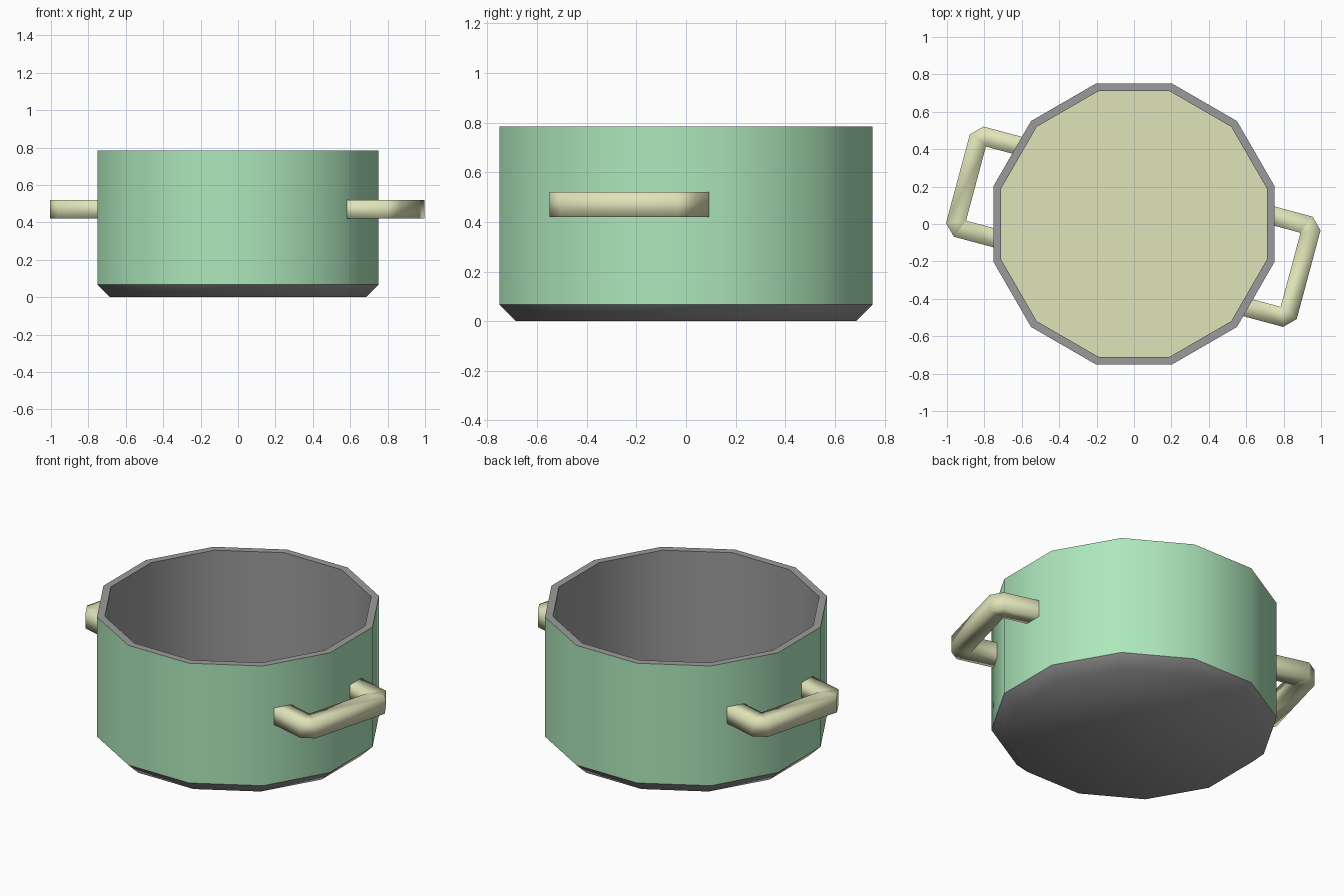
import bpy, bmesh
from math import radians, cos, sin, pi
from mathutils import Vector, Matrix

if "Cube" in bpy.data.objects:
    bpy.data.objects.remove(bpy.data.objects["Cube"])

SIDES = 12
FLOOR = 0.12


def material(name, color):
    m = bpy.data.materials.new(name)
    m.diffuse_color = (*color, 1)
    m.use_nodes = True
    m.node_tree.nodes["Principled BSDF"].inputs["Base Color"].default_value = m.diffuse_color
    return m


green = material("green_enamel", (0.42, 0.80, 0.50))
cream = material("cream", (0.74, 0.77, 0.48))
grey = material("dark_grey", (0.33, 0.33, 0.33))


def finish(name, bm, mat, angle=35):
    mesh = bpy.data.meshes.new(name)
    bm.to_mesh(mesh)
    bm.free()
    ob = bpy.data.objects.new(name, mesh)
    bpy.context.collection.objects.link(ob)
    mesh.materials.append(mat)
    bpy.ops.object.select_all(action='DESELECT')
    ob.select_set(True)
    bpy.context.view_layer.objects.active = ob
    bpy.ops.object.shade_smooth_by_angle(angle=radians(angle))
    return ob


def skin(bm, rings):
    for a, b in zip(rings, rings[1:]):
        n = len(a)
        for i in range(n):
            j = (i + 1) % n
            bm.faces.new((a[i], a[j], b[j], b[i]))


def lathe(name, profile, mat, cap="", angle=35):
    """Twelve-sided wall; profile is (distance to flat side, z)."""
    bm = bmesh.new()
    rings = []
    for d, z in profile:
        r = d / cos(pi / SIDES)
        rings.append([bm.verts.new((r * cos((i + 0.5) * 2 * pi / SIDES),
                                    r * sin((i + 0.5) * 2 * pi / SIDES), z))
                      for i in range(SIDES)])
    skin(bm, rings)
    if cap == "bottom":
        bm.faces.new(rings[0][::-1])
    elif cap == "top":
        bm.faces.new(rings[-1])
    return finish(name, bm, mat, angle)


# Pot: dark base, coloured outer wall, grey rim and lining, cream floor
lathe("pot_base", [(0.685, 0), (0.752, 0.067)], grey, "bottom", 60)
lathe("pot_outer_wall", [(0.752, 0.067), (0.752, 0.785)], green)
lathe("pot_rim_and_lining", [(0.752, 0.785), (0.71, 0.785), (0.71, FLOOR)], grey)
lathe("pot_floor", [(0.71, FLOOR)], cream, "top")


# Handles: square bar, smooth shaded, swept along a U with clipped corners
def handle(name, turn, shift):
    u, v, c, r = 0.922, 0.255, 0.03, 0.05
    half = [(0.69, v), (u - c, v), (u, v - c)]
    path = [Vector((a, b + shift, 0.47)) for a, b in
            half + [(a, -b) for a, b in reversed(half)]]
    bm = bmesh.new()
    rings = []
    for i, p in enumerate(path):
        t0 = (p - path[i - 1]).normalized() if i else None
        t1 = (path[i + 1] - p).normalized() if i < len(path) - 1 else t0
        t0 = t0 or t1
        t = (t0 + t1).normalized()
        side = Vector((-t.y, t.x, 0)) / t.dot(t1)
        rings.append([bm.verts.new(p + side * r * s + Vector((0, 0, r * h)))
                      for s, h in ((1, 1), (-1, 1), (-1, -1), (1, -1))])
    skin(bm, rings)
    bmesh.ops.recalc_face_normals(bm, faces=bm.faces)
    bm.transform(Matrix.Rotation(radians(turn), 4, 'Z'))
    return finish(name, bm, cream, 100)


handle("right_handle", -15, -0.02)
handle("left_handle", 165, 0.01)
